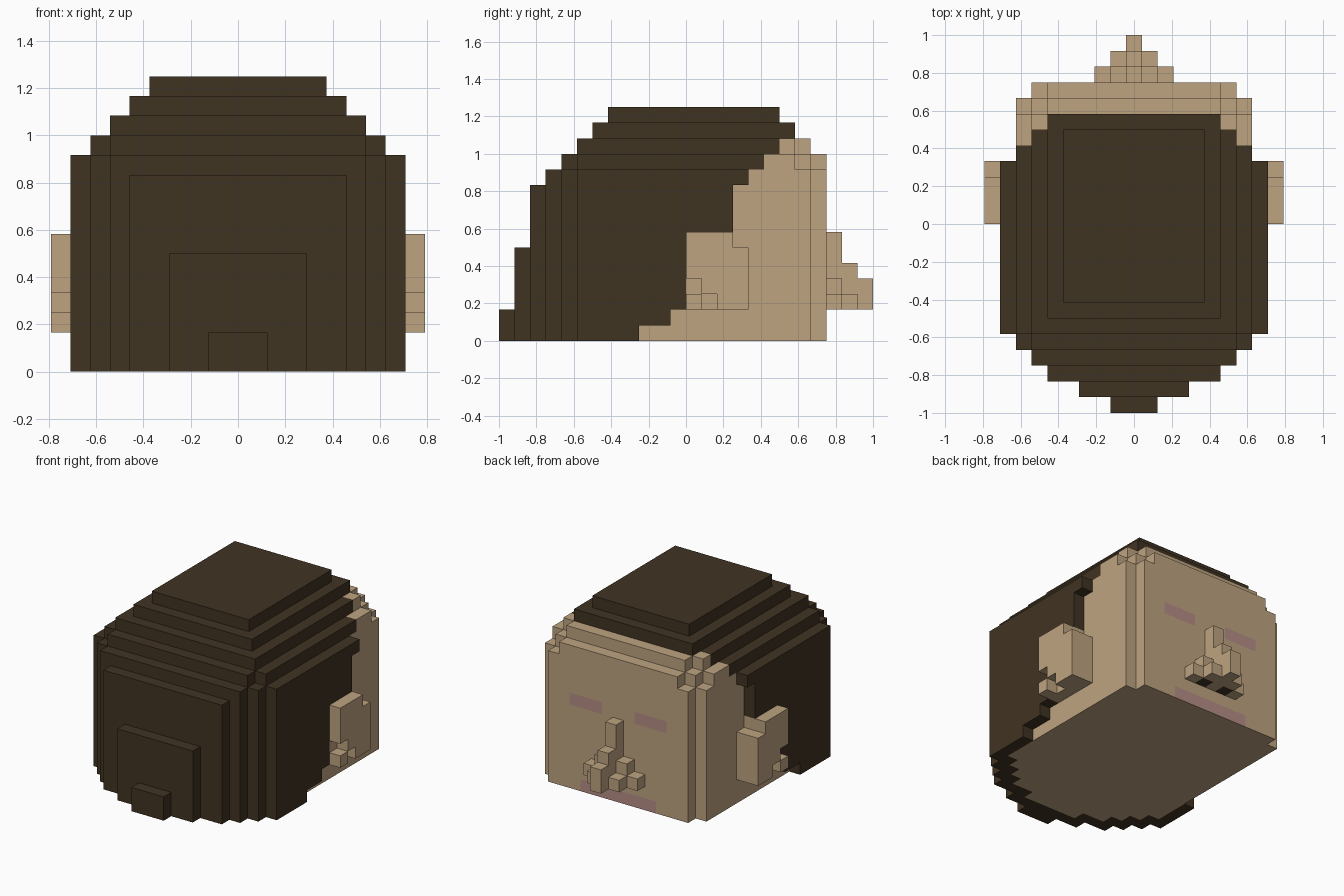
import bpy, bmesh
from mathutils import Vector

cube = bpy.data.objects.get("Cube")
if cube:
    bpy.data.objects.remove(cube, do_unlink=True)

U = 1 / 12  # edge of one block


def material(name, rgb):
    m = bpy.data.materials.new(name)
    m.use_nodes = True
    m.diffuse_color = (*rgb, 1)
    m.node_tree.nodes["Principled BSDF"].inputs["Base Color"].default_value = (*rgb, 1)
    return m


MATS = [material("skin_tan", (0.515, 0.371, 0.216)),
        material("hair_brown", (0.051, 0.033, 0.016)),
        material("lip_mauve", (0.47, 0.27, 0.235))]
SKIN, HAIR, MAUVE = range(3)


def block(half, y0, y1, z0, z1, inner=-1):
    """Cells of a box mirrored in x, |x| from inner to half."""
    return {(x, y, z) for x in range(-half, half + 1) if abs(x) >= inner
            for y in range(y0, y1) for z in range(z0, z1)}


def union(rows):
    return set().union(*(block(*r) for r in rows))


# Head core, rounded at the face edges: half width, y range, z range
head = union([
    (7, -6, 8, 0, 11), (6, -7, 9, 0, 11), (5, -8, 9, 0, 11),
    (4, -9, 0, 0, 9), (2, -10, 0, 0, 5),
    (7, 5, 7, 11, 12), (6, 5, 8, 11, 12), (5, 5, 9, 11, 12),
    (6, 6, 7, 12, 13), (5, 6, 8, 12, 13)])

# Hair: stepped back, stepped crown, side panels with a jagged front edge
hair = union([
    (1, -12, -6, 0, 2), (3, -11, -6, 0, 6), (5, -10, -6, 0, 10),
    (6, -9, -6, 0, 11), (7, -8, -6, 0, 11),
    (7, -7, 5, 11, 12), (6, -8, 5, 11, 12), (6, -7, 6, 12, 13),
    (5, -6, 7, 13, 14), (4, -5, 6, 14, 15)])
for z0, z1, front in [(0, 1, -3), (1, 2, -1), (2, 7, 0), (7, 10, 3), (10, 11, 4)]:
    hair |= block(8, -7, front, z0, z1)
hair -= head

# Ears with a nicked lobe
ears = union([(9, 0, 3, 2, 7, 8), (9, 3, 4, 2, 6, 8)])
ears -= union([(9, 0, 1, 3, 4, 9), (9, 1, 2, 2, 3, 9)])

# Nose: bridge, tip and nostril wings
nose = union([
    (0, 9, 10, 2, 7), (0, 10, 11, 2, 5), (0, 11, 12, 2, 4),
    (1, 9, 10, 2, 4), (2, 9, 10, 2, 3), (1, 10, 11, 2, 3)])

# Painted face cells
mauve = block(4, 8, 9, 7, 8, 2) | block(3, 8, 9, 0, 1)
dark = block(3, 8, 9, 7, 8, 3) | block(1, 9, 10, 2, 3, 1)

SOLID = head | hair | ears | nose
DIRS = [Vector(d) for d in
        [(1, 0, 0), (-1, 0, 0), (0, 1, 0), (0, -1, 0), (0, 0, 1), (0, 0, -1)]]


def cell_colour(cell, d, base):
    if cell in mauve and d.y > 0:
        return MAUVE
    if cell in dark and (d.y > 0 or d.z < 0):
        return HAIR
    return base


def build(name, cells, base):
    """Skin the outer faces of the cells and merge flat areas."""
    bm = bmesh.new()
    verts = {}
    for cell in sorted(cells):
        c = Vector(cell) + Vector((0, 0.5, 0.5))
        for d in DIRS:
            if tuple(int(a + b) for a, b in zip(cell, d)) in SOLID:
                continue
            s = Vector((d.y, d.z, d.x))
            t = d.cross(s)
            corners = []
            for a, b in [(-1, -1), (1, -1), (1, 1), (-1, 1)]:
                p = c + (d + s * a + t * b) / 2
                key = tuple(round(v * 2) for v in p)
                if key not in verts:
                    verts[key] = bm.verts.new(p * U)
                corners.append(verts[key])
            f = bm.faces.new(corners)
            f.material_index = cell_colour(cell, d, base)
    bmesh.ops.dissolve_limit(bm, angle_limit=0.01, verts=bm.verts[:],
                             edges=bm.edges[:], delimit={'MATERIAL'})
    me = bpy.data.meshes.new(name)
    bm.to_mesh(me)
    bm.free()
    for m in MATS:
        me.materials.append(m)
    ob = bpy.data.objects.new(name, me)
    bpy.context.collection.objects.link(ob)


build("head", head, SKIN)
build("hair", hair, HAIR)
build("left_ear", {c for c in ears if c[0] > 0}, SKIN)
build("right_ear", {c for c in ears if c[0] < 0}, SKIN)
build("nose", nose, SKIN)
